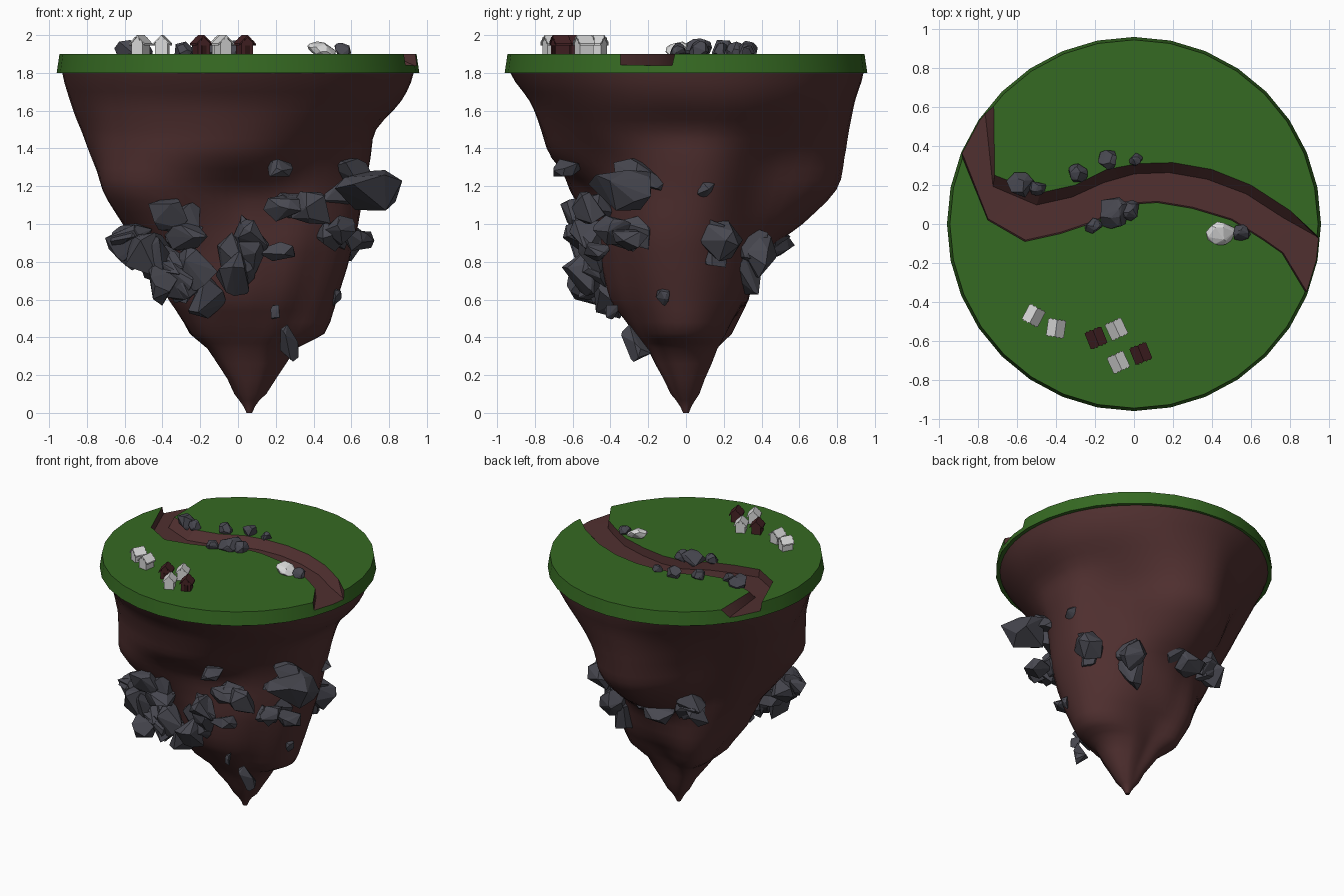
import bpy, bmesh, math, random
from mathutils import Vector, Matrix, noise

if "Cube" in bpy.data.objects:
    bpy.data.objects.remove(bpy.data.objects["Cube"])

random.seed(4)


def material(name, rgb):
    m = bpy.data.materials.new(name)
    m.diffuse_color = (*rgb, 1)
    m.use_nodes = True
    m.node_tree.nodes["Principled BSDF"].inputs["Base Color"].default_value = m.diffuse_color
    return m


GRASS = material("grass green", (0.036, 0.142, 0.016))
EARTH = material("earth brown", (0.080, 0.029, 0.029))
STONE = material("slate grey", (0.064, 0.064, 0.080))
WHITE = material("pale white", (0.70, 0.70, 0.70))
TIMBER = material("timber brown", (0.060, 0.016, 0.018))
DOOR = material("door brown", (0.030, 0.008, 0.008))


def finish(bm, name, *mats):
    bmesh.ops.recalc_face_normals(bm, faces=bm.faces[:])
    me = bpy.data.meshes.new(name)
    bm.to_mesh(me)
    bm.free()
    for m in mats:
        me.materials.append(m)
    ob = bpy.data.objects.new(name, me)
    bpy.context.collection.objects.link(ob)
    return ob


def smooth(ob, degrees):
    bpy.ops.object.select_all(action='DESELECT')
    bpy.context.view_layer.objects.active = ob
    ob.select_set(True)
    bpy.ops.object.shade_smooth_by_angle(angle=math.radians(degrees))


def hull(bm, points, mat=0):
    verts = [bm.verts.new(p) for p in points]
    res = bmesh.ops.convex_hull(bm, input=verts)
    for f in res["geom"]:
        if isinstance(f, bmesh.types.BMFace):
            f.material_index = mat
    loose = [v for v in verts if v.is_valid and not v.link_faces]
    bmesh.ops.delete(bm, geom=loose, context='VERTS')


def spline(p0, p1, p2, p3, t):
    return p1 + 0.5 * t * (p2 - p0 + t * (2*p0 - 5*p1 + 4*p2 - p3 + t * (3*(p1 - p2) + p3 - p0)))


# ---- hanging earth: radii toward E, NE, N, NW, W, SW, S, SE at each height
LEVELS = [
    (1.80, (.93, .93, .94, .93, .93, .93, .93, .93)),
    (1.65, (.86, .86, .89, .84, .88, .85, .83, .84)),
    (1.50, (.73, .74, .86, .75, .82, .81, .77, .72)),
    (1.35, (.71, .64, .84, .66, .77, .81, .70, .61)),
    (1.18, (.68, .58, .80, .58, .69, .80, .51, .54)),
    (1.00, (.65, .52, .62, .48, .60, .66, .46, .52)),
    (0.85, (.61, .47, .42, .44, .50, .54, .45, .50)),
    (0.60, (.53, .40, .32, .40, .36, .44, .40, .43)),
    (0.42, (.46, .29, .20, .31, .24, .31, .27, .33)),
    (0.34, (.29, .22, .15, .20, .17, .22, .20, .24)),
    (0.10, (.09, .08, .07, .08, .08, .08, .08, .08)),
    (0.00, (.015,) * 8),
]


def level_radius(i, a):
    row = LEVELS[max(0, min(i, len(LEVELS) - 1))][1]
    u = (a / (math.pi / 4)) % 8
    k = int(u)
    return spline(*(row[(k + j) % 8] for j in (-1, 0, 1, 2)), u - k)


bm = bmesh.new()
SEG, STEPS, rings = 56, 3, []
for i in range(len(LEVELS) - 1):
    last = i == len(LEVELS) - 2
    for s in range(STEPS + (1 if last else 0)):
        t = s / STEPS
        z = LEVELS[i][0] * (1 - t) + LEVELS[i + 1][0] * t
        shift = 0.06 * max(0, min(1, (0.40 - z) / 0.25))
        ring = []
        for k in range(SEG):
            a = 2 * math.pi * k / SEG
            r = spline(*(level_radius(i + j, a) for j in (-1, 0, 1, 2)), t)
            n = noise.noise(Vector((2.6 * math.cos(a), 2.6 * math.sin(a), 1.5 * z)))
            r *= 1 + 0.04 * n * min(1, (1.8 - z) * 4)
            ring.append(bm.verts.new((shift + r * math.cos(a), r * math.sin(a), z)))
        rings.append(ring)
for A, B in zip(rings, rings[1:]):
    for k in range(SEG):
        bm.faces.new((A[k], A[(k + 1) % SEG], B[(k + 1) % SEG], B[k]))
bm.faces.new(rings[0])
bm.faces.new(rings[-1])
smooth(finish(bm, "hanging_earth", EARTH), 50)

# ---- grass disc with a winding dry river bed cut into it
bm = bmesh.new()
bmesh.ops.create_cone(bm, cap_ends=True, segments=32, radius1=0.96, radius2=0.945, depth=0.1,
                      matrix=Matrix.Translation((0, 0, 1.85)))
disc = finish(bm, "grass_disc", GRASS, EARTH)

NORTH = [(-.72, .80), (-.72, .60), (-.715, .25), (-.48, .16), (-.30, .20), (-.14, .28), (.02, .31),
         (.20, .315), (.40, .28), (.60, .20), (.80, .07), (.94, -.06), (1.10, -.20)]
SOUTH = [(-1.02, .56), (-.88, .34), (-.75, .02), (-.56, -.09), (-.38, -.05), (-.20, .01), (-.05, .10),
         (.12, .11), (.30, .08), (.50, .02), (.66, -.08), (.76, -.15), (1.00, -.55)]
bm = bmesh.new()
sections = []
for i, (n, s) in enumerate(zip(NORTH, SOUTH)):
    n, s = Vector(n), Vector(s)
    foot_n, foot_s = n.lerp(s, 0.25 if i < 11 else 0.03), n.lerp(s, 0.97)
    pts = [(n, 2.0), (n, 1.9), (foot_n, 1.838), (foot_s, 1.842), (s, 1.9), (s, 2.0)]
    sections.append([bm.verts.new((p.x, p.y, z)) for p, z in pts])
for A, B in zip(sections, sections[1:]):
    for k in range(6):
        bm.faces.new((A[k], A[(k + 1) % 6], B[(k + 1) % 6], B[k]))
bm.faces.new(sections[0])
bm.faces.new(sections[-1])
bmesh.ops.triangulate(bm, faces=bm.faces[:])
cutter = finish(bm, "river_cutter", EARTH)
cutter.hide_render = True
mod = disc.modifiers.new("river", 'BOOLEAN')
mod.operation, mod.solver, mod.object = 'DIFFERENCE', 'EXACT', cutter
bpy.context.view_layer.objects.active = disc
bpy.ops.object.modifier_apply(modifier="river")
bpy.data.objects.remove(cutter)
for p in disc.data.polygons:
    c = p.center
    on_rim = p.normal.xy.length > 0.9 and p.normal.xy.dot(c.xy) > 0.9 * c.xy.length * p.normal.xy.length \
        and c.xy.length > 0.92
    p.material_index = 1 if 1.801 < c.z < 1.899 and not on_rim else 0
smooth(disc, 25)


# ---- angular stones
def stone(bm, centre, size, count=14, spike=0.0):
    pts = []
    rot = Matrix.Rotation(random.uniform(-.5, .5), 3, 'X') @ Matrix.Rotation(random.uniform(-.5, .5), 3, 'Y')
    for k in range(count):
        d = Vector((random.gauss(0, 1), random.gauss(0, 1), random.gauss(0, 1))).normalized()
        d *= 1 + (spike if k < 2 else 0)
        pts.append(Vector(centre) + rot @ Vector([d[j] * size[j] for j in range(3)]))
    hull(bm, pts)


# clusters on the cliff: centre, half sizes, number of shards
CLIFF = [
    ((-.54, -.42, .92), (.12, .11, .12), 3), ((-.33, -.50, 1.00), (.13, .12, .11), 4),
    ((-.42, -.46, .78), (.15, .13, .15), 5), ((-.26, -.46, .68), (.13, .13, .14), 5),
    ((.02, -.49, .86), (.11, .11, .17), 4), ((.21, -.47, .86), (.10, .08, .06), 1),
    ((.34, -.45, 1.09), (.13, .11, .10), 3), ((.21, -.62, 1.30), (.09, .09, .05), 1),
    ((.69, -.33, 1.18), (.20, .21, .11), 1), ((.52, -.30, 1.18), (.14, .16, .13), 2),
    ((.52, -.36, .96), (.10, .11, .10), 2), ((.59, -.23, .92), (.10, .12, .11), 2),
    ((.64, .11, 1.20), (.07, .07, .07), 1), ((.54, .20, .92), (.11, .12, .14), 3),
    ((.33, .34, .82), (.11, .10, .15), 3), ((-.27, .41, .99), (.14, .12, .11), 4),
    ((-.05, .46, .94), (.15, .13, .09), 3), ((.52, -.12, .62), (.03, .04, .05), 1),
    ((.27, -.27, .36), (.05, .06, .12), 1), ((.20, -.40, .53), (.03, .04, .05), 1),
]
bm = bmesh.new()
for c, s, n in CLIFF:
    for k in range(n):
        off = [random.uniform(-.6, .6) * v if n > 1 else 0 for v in s]
        f = 0.9 if n > 1 else 1
        stone(bm, [a + b for a, b in zip(c, off)], [v * f for v in s], 13, 0.2)
finish(bm, "cliff_rocks", STONE)

# boulders along the river bank: x, y, half width
BANK = [(-.58, .20, .08), (-.50, .19, .05), (-.29, .26, .055), (-.13, .33, .06), (.01, .33, .038),
        (-.21, -.01, .048), (-.11, .06, .095), (-.02, .07, .06), (.55, -.045, .05)]
bm = bmesh.new()
for x, y, r in BANK:
    stone(bm, (x, y, 1.905 + 0.2 * r), (r, r * .9, min(r * .95, .055)), 22)
finish(bm, "bank_boulders", STONE)
bm = bmesh.new()
stone(bm, (.445, -.045, 1.922), (.08, .065, .042), 26)
finish(bm, "white_boulder", WHITE)


# ---- little houses with gabled roofs, ridge running front to back
def house(name, x, y, turn, mat):
    bm = bmesh.new()
    w, d = 0.033, 0.040
    hull(bm, [(sx, sy, z) for sy in (-d, d) for sx, z in
              ((-w, 1.895), (w, 1.895), (w, 1.964), (0, 1.99), (-w, 1.964))])
    # each roof slope is a row of boards, alternately long and short at the gables
    for side in (-1, 1):
        for k in range(5):
            a, b, end = k / 5, (k + 1) / 5, .048 if k % 2 else .044
            pts = [(side * .046 * t, 2.0 - .044 * t - h) for t in (a, b) for h in (0, .010)]
            hull(bm, [(px, py, pz) for py in (-end, end) for px, pz in pts])
    if mat is TIMBER:
        hull(bm, [(px, py, pz) for px in (-.014, .014) for py in (-d - .003, -d) for pz in (1.9, 1.945)], 1)
    ob = finish(bm, name, mat, DOOR)
    ob.data.transform(Matrix.Translation((x, y, 0)) @ Matrix.Rotation(math.radians(turn), 4, 'Z'))


HOUSES = [(-.515, -.47, -28, WHITE), (-.40, -.535, -8, WHITE), (-.195, -.585, 22, TIMBER),
          (-.09, -.54, 25, WHITE), (.035, -.665, 22, TIMBER), (-.08, -.71, 25, WHITE)]
for i, h in enumerate(HOUSES):
    house(f"house_{i + 1}", *h)
